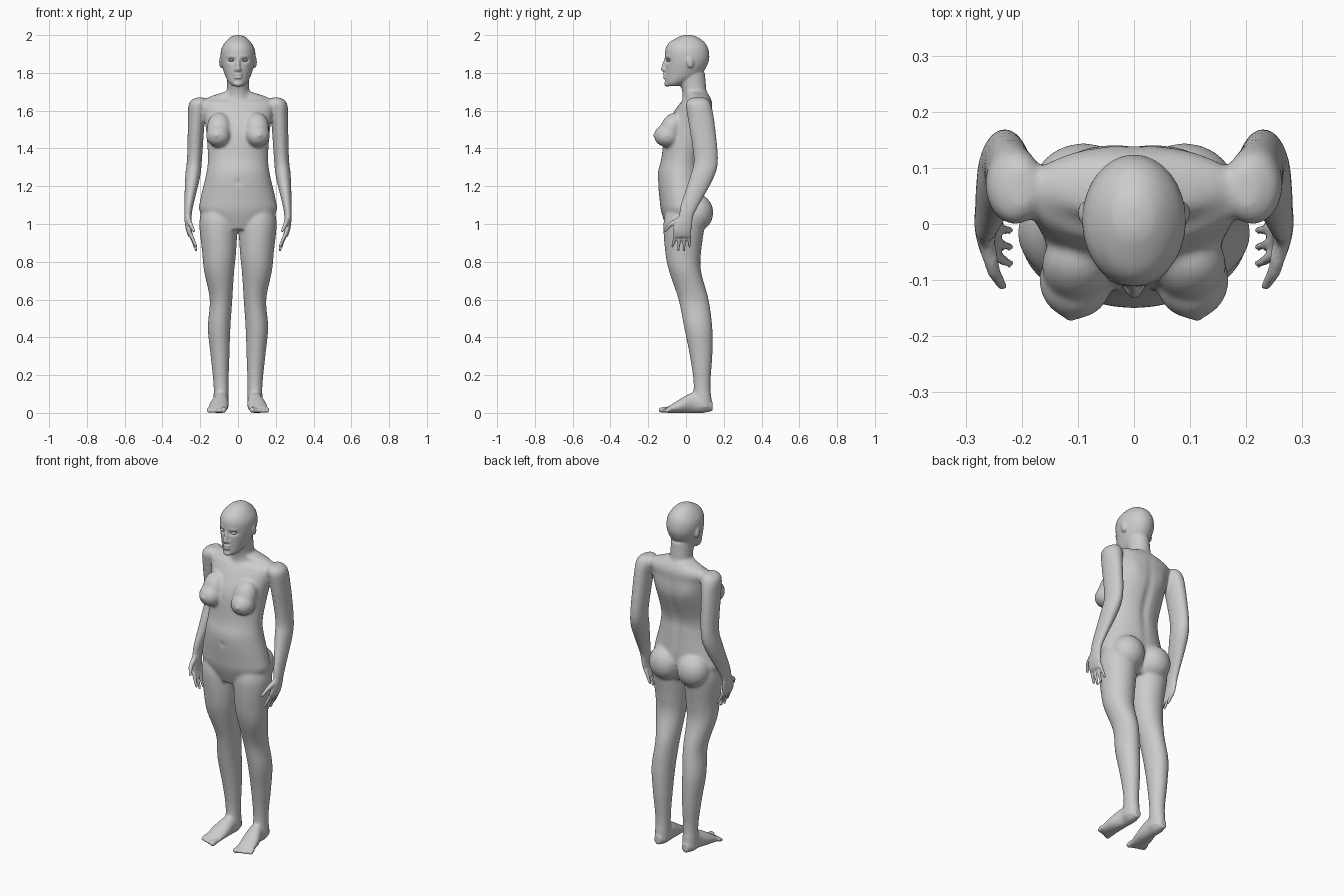
import bpy, bmesh, math
from mathutils import Vector, Matrix

if "Cube" in bpy.data.objects:
    bpy.data.objects.remove(bpy.data.objects["Cube"])

GREY = (.6, .6, .6, 1)
skin = bpy.data.materials.new("light grey")
skin.use_nodes = True
skin.diffuse_color = GREY
skin.node_tree.nodes["Principled BSDF"].inputs["Base Color"].default_value = GREY

LEFT, RIGHT = 1, -1
BOTH, MIDDLE = (LEFT, RIGHT), (LEFT,)
SEGMENTS, STEPS = 32, 6
bm = bmesh.new()

# unit sphere copied for every rounded form
sphere = bmesh.new()
bmesh.ops.create_icosphere(sphere, subdivisions=3, radius=1)
sphere.verts.index_update()
sphere_points = [vert.co.copy() for vert in sphere.verts]
sphere_faces = [[vert.index for vert in face.verts] for face in sphere.faces]
sphere.free()


def spline(before, start, end, after, t):
    """Smooth step from start to end, guided by the neighbouring rings."""
    return [q + t / 2 * (r - p + t * (2 * p - 5 * q + 4 * r - s + t * (3 * (q - r) + s - p)))
            for p, q, r, s in zip(before, start, end, after)]


def smooth_rings(rings):
    last = len(rings) - 1
    for i in range(last):
        neighbours = rings[max(i - 1, 0)], rings[i], rings[i + 1], rings[min(i + 2, last)]
        for step in range(STEPS):
            yield spline(*neighbours, step / STEPS)
    yield rings[last]


def oval(position, low, high, half, centre, side, upright):
    """One ring of vertices, lying flat or, for feet, standing across the body."""
    for k in range(SEGMENTS):
        angle = math.tau * k / SEGMENTS
        x = side * (centre + half * math.cos(angle))
        depth = (low + high) / 2 + (high - low) / 2 * math.sin(angle)
        yield bm.verts.new((x, position, depth) if upright else (x, depth, position))


def loft(rings, sides=BOTH, upright=False):
    """Skin ovals given as position, low edge, high edge, half width, centre x."""
    for side in sides:
        loops = [list(oval(*ring, side, upright)) for ring in smooth_rings(rings)]
        for lower, upper in zip(loops, loops[1:]):
            for k in range(SEGMENTS):
                bm.faces.new((lower[k - 1], lower[k], upper[k], upper[k - 1]))
        bm.faces.new(loops[0])
        bm.faces.new(loops[-1])


def central_loft(rings):
    loft([(*ring, 0) for ring in rings], sides=MIDDLE)


def ball(centre, radii, sides=BOTH, tilt=0):
    for side in sides:
        place = Matrix.Translation((side * centre[0], centre[1], centre[2]))
        shape = place @ Matrix.Rotation(tilt, 4, "X") @ Matrix.Diagonal((*radii, 1))
        verts = [bm.verts.new(shape @ point) for point in sphere_points]
        for face in sphere_faces:
            bm.faces.new([verts[i] for i in face])


def chain(start, end, start_radius, end_radius, sides=BOTH):
    """A tapering, round-ended digit made of overlapping balls."""
    count = 8
    for k in range(count + 1):
        t = k / count
        radius = start_radius + (end_radius - start_radius) * t
        ball(Vector(start).lerp(Vector(end), t), [radius] * 3, sides)


# torso, neck and head
central_loft([(.97, -.1, .06, .1), (1.06, -.13, .1, .2), (1.13, -.14, .1, .2), (1.26, -.15, .09, .17),
              (1.35, -.13, .09, .16), (1.5, -.11, .14, .17), (1.6, -.06, .14, .19),
              (1.64, -.03, .14, .2), (1.67, 0, .13, .16), (1.7, -.01, .11, .07)])
central_loft([(1.65, -.02, .12, .08), (1.7, -.02, .11, .06), (1.8, -.05, .1, .06)])
central_loft([(1.73, -.1, -.04, .03), (1.75, -.11, .01, .05), (1.79, -.11, .08, .07),
              (1.86, -.11, .12, .09), (1.92, -.11, .12, .09), (1.96, -.09, .1, .07),
              (1.99, -.04, .06, .04), (2, -.01, .03, .01)])

# nose, nostrils, lips, chin and ears
chain((0, -.11, 1.87), (0, -.12, 1.82), .008, .013, MIDDLE)
ball((.01, -.11, 1.816), (.01, .013, .009))
for height in (1.79, 1.776):
    ball((0, -.11, height), (.023, .014, .008), MIDDLE)
ball((0, -.1, 1.742), (.025, .016, .015), MIDDLE)
ball((.09, .02, 1.857), (.01, .018, .033), tilt=.25)

# breasts and buttocks
ball((.104, -.1, 1.468), (.066, .07, .062))
ball((.1, -.075, 1.51), (.065, .06, .085), tilt=-.45)
ball((.114, -.16, 1.47), (.014, .016, .014))
ball((.09, .055, 1.06), (.095, .09, .1))

# arms down to the palms
loft([(1.67, .03, .1, .02, .2), (1.64, 0, .13, .05, .21), (1.55, .01, .15, .045, .22),
      (1.35, .04, .17, .04, .23), (1.25, .02, .15, .04, .24), (1.1, -.03, .07, .024, .26),
      (1.04, -.04, .04, .02, .265), (.97, -.07, .03, .016, .26), (.93, -.06, .02, .012, .25)])

# fingers fan out from the palm, the middle ones reaching lowest
for finger in range(4):
    offset = finger - 1.5
    chain((.25, -.02 + .024 * offset, .945), (.222, -.026 + .03 * offset, .86 + .01 * offset ** 2),
          .011, .008)
thumb_joint = (.25, -.085, .995)
chain((.26, -.045, 1.02), thumb_joint, .015, .012)
chain(thumb_joint, (.235, -.11, .965), .012, .009)

# legs and feet
loft([(1.08, -.1, .1, .08, .11), (1, -.12, .1, .1, .105), (.85, -.11, .08, .09, .1),
      (.75, -.09, .08, .08, .1), (.6, -.04, .12, .06, .09), (.45, -.01, .14, .06, .1),
      (.3, .02, .14, .05, .095), (.15, .04, .13, .04, .09), (.03, .03, .14, .04, .09)])
loft([(.14, .01, .06, .02, .09), (.09, 0, .1, .04, .09), (.04, 0, .11, .04, .09),
      (-.02, 0, .08, .05, .1), (-.1, 0, .03, .05, .11)], upright=True)

# toes, largest on the inside and shortening outward
for toe in range(5):
    radius = .011 if toe else .015
    x = .075 + .02 * toe
    chain((x, -.085, .02), (x, -.13 + .007 * toe, radius), radius, radius)

# fuse the parts into one skin
bmesh.ops.recalc_face_normals(bm, faces=bm.faces)
rough = bpy.data.meshes.new("rough_body")
bm.to_mesh(rough)
bm.free()
body = bpy.data.objects.new("body", rough)
bpy.context.collection.objects.link(body)
fuse = body.modifiers.new("fuse", "REMESH")
fuse.mode, fuse.voxel_size = "VOXEL", .006
polish = body.modifiers.new("polish", "SMOOTH")
polish.iterations = 3
graph = bpy.context.evaluated_depsgraph_get()
body.data = bpy.data.meshes.new_from_object(body.evaluated_get(graph))
body.modifiers.clear()
bpy.data.meshes.remove(rough)
points = [vert.co.copy() for vert in body.data.vertices]


def dab(centre, radii, depth):
    """Move the skin along y around a point and its mirror image, fading outward."""
    x, y, z = centre
    wide, deep, tall = radii
    for point in points:
        if abs(point.z - z) < 2 * tall:
            distance = (((abs(point.x) - x) / wide) ** 2 + ((point.y - y) / deep) ** 2
                        + ((point.z - z) / tall) ** 2)
            point.y += depth * math.exp(-distance)


# eye sockets, brow and mouth line
EYE_X, EYE_Z = .036, 1.866
dab((EYE_X, -.1, EYE_Z), (.02, .03, .011), .014)
dab((EYE_X, -.1, EYE_Z + .02), (.024, .03, .008), -.004)
dab((0, -.12, 1.783), (.024, .03, .004), .006)
# navel, spine, collar bones, shoulder blades and cleft
dab((0, -.15, 1.22), (.01, .04, .012), .01)
dab((0, .12, 1.38), (.022, .08, .2), -.012)
dab((.08, -.01, 1.645), (.06, .05, .01), -.005)
dab((.1, .14, 1.54), (.04, .04, .06), .007)
dab((0, .1, 1.04), (.012, .08, .07), -.012)
for vert, point in zip(body.data.vertices, points):
    vert.co = point


def is_broad(point):
    """True away from the face, hands and feet, which stay crisp."""
    is_hand = point.z < 1.02 and abs(point.x) > .21
    return .1 < point.z < 1.72 and not is_hand


# soften the joins between limbs and torso
broad = body.vertex_groups.new(name="broad_areas")
broad.add([i for i, point in enumerate(points) if is_broad(point)], 1, "REPLACE")
soften = body.modifiers.new("soften", "SMOOTH")
soften.vertex_group, soften.iterations = broad.name, 22

parts = [body]
for side, name in ((LEFT, "left_eye"), (RIGHT, "right_eye")):
    bpy.ops.mesh.primitive_uv_sphere_add(segments=24, ring_count=12, radius=1,
                                         location=(side * EYE_X, -.09, EYE_Z))
    eye = bpy.context.object
    eye.name, eye.scale = name, (.015, .014, .007)
    parts.append(eye)

for part in parts:
    part.data.materials.clear()
    part.data.materials.append(skin)
    part.data.shade_smooth()
